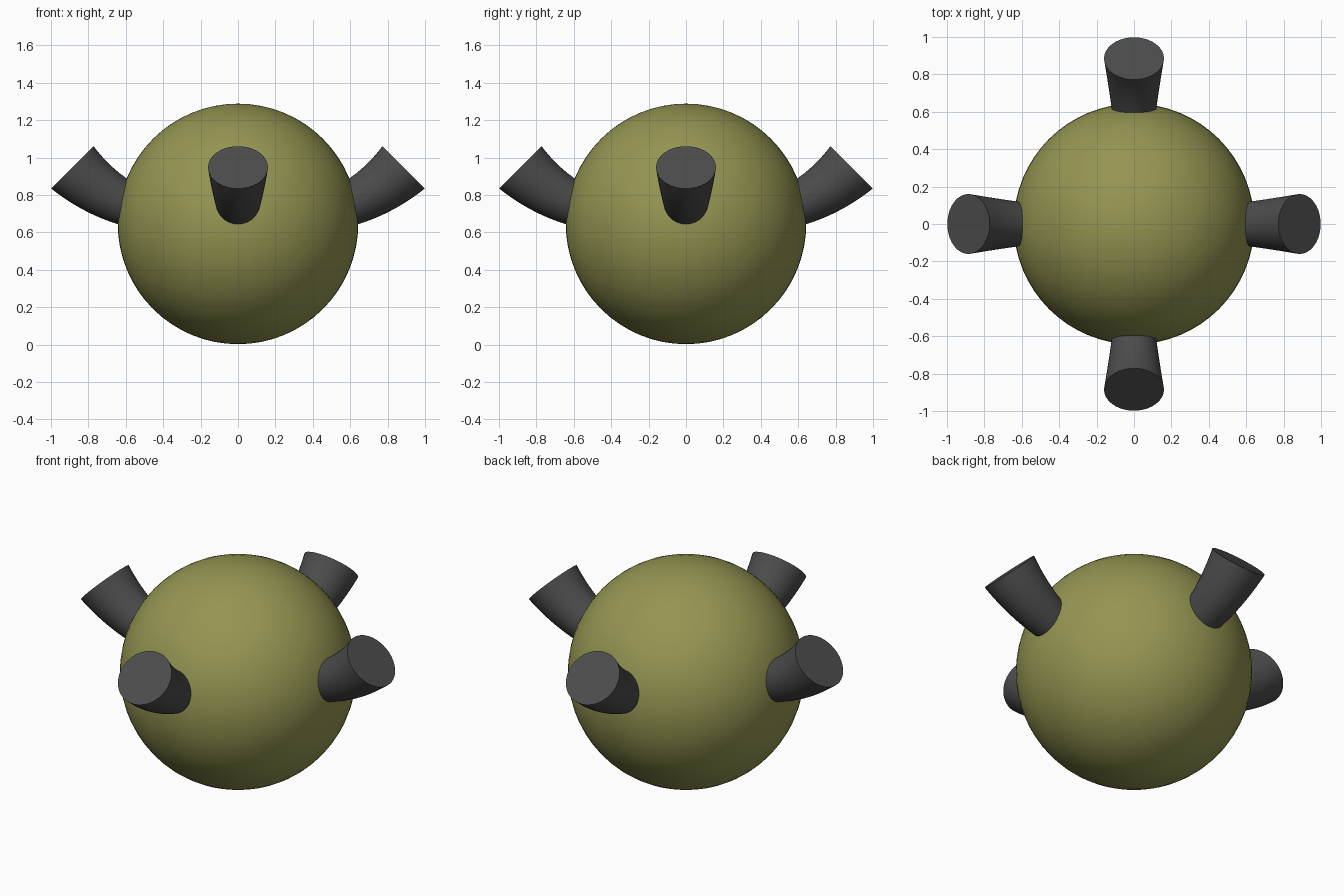
import bpy, bmesh, math
from mathutils import Vector, Matrix

if "Cube" in bpy.data.objects:
    bpy.data.objects.remove(bpy.data.objects["Cube"])


def material(name, rgb):
    m = bpy.data.materials.new(name)
    m.diffuse_color = (*rgb, 1)
    m.use_nodes = True
    m.node_tree.nodes["Principled BSDF"].inputs["Base Color"].default_value = m.diffuse_color
    return m


olive = material("olive", (0.30, 0.30, 0.085))
charcoal = material("charcoal", (0.072, 0.072, 0.072))


def add_object(name, bm, mat):
    mesh = bpy.data.meshes.new(name)
    bmesh.ops.recalc_face_normals(bm, faces=bm.faces)
    bm.to_mesh(mesh)
    bm.free()
    mesh.materials.append(mat)
    obj = bpy.data.objects.new(name, mesh)
    bpy.context.collection.objects.link(obj)
    bpy.ops.object.select_all(action='DESELECT')
    obj.select_set(True)
    bpy.context.view_layer.objects.active = obj
    bpy.ops.object.shade_smooth_by_angle(angle=math.radians(35))
    return obj


# Round body
bm = bmesh.new()
bmesh.ops.create_uvsphere(bm, u_segments=64, v_segments=32, radius=0.643,
                          matrix=Matrix.Translation((0, 0, 0.645)))
add_object("round_body", bm, olive)

# Four flared nozzles, each swept along an arc that tilts up to 45 degrees
SIDES, STEPS = 48, 12
END, ARC = Vector((0.885, 0, 0.947)), 0.93


def nozzle(name, turn):
    bm = bmesh.new()
    rings = []
    for i in range(STEPS + 1):
        a = math.radians(20 + 25 * i / STEPS)          # heading of the path
        e = math.radians(45)
        c = END + ARC * Vector((math.sin(a) - math.sin(e), 0, math.cos(e) - math.cos(a)))
        r = 0.11 + 0.05 * i / STEPS
        up = Vector((-math.sin(a), 0, math.cos(a)))
        side = Vector((0, 1, 0))
        rings.append([bm.verts.new(c + r * (side * math.cos(t) + up * math.sin(t)))
                      for t in (2 * math.pi * k / SIDES for k in range(SIDES))])
    for r0, r1 in zip(rings, rings[1:]):
        for k in range(SIDES):
            n = (k + 1) % SIDES
            bm.faces.new((r0[k], r0[n], r1[n], r1[k]))
    bm.faces.new(rings[0])
    bm.faces.new(rings[-1])
    bm.transform(Matrix.Rotation(turn, 4, 'Z'))
    add_object(name, bm, charcoal)


for i, place in enumerate(("right", "back", "left", "front")):
    nozzle(place + "_nozzle", i * math.pi / 2)
